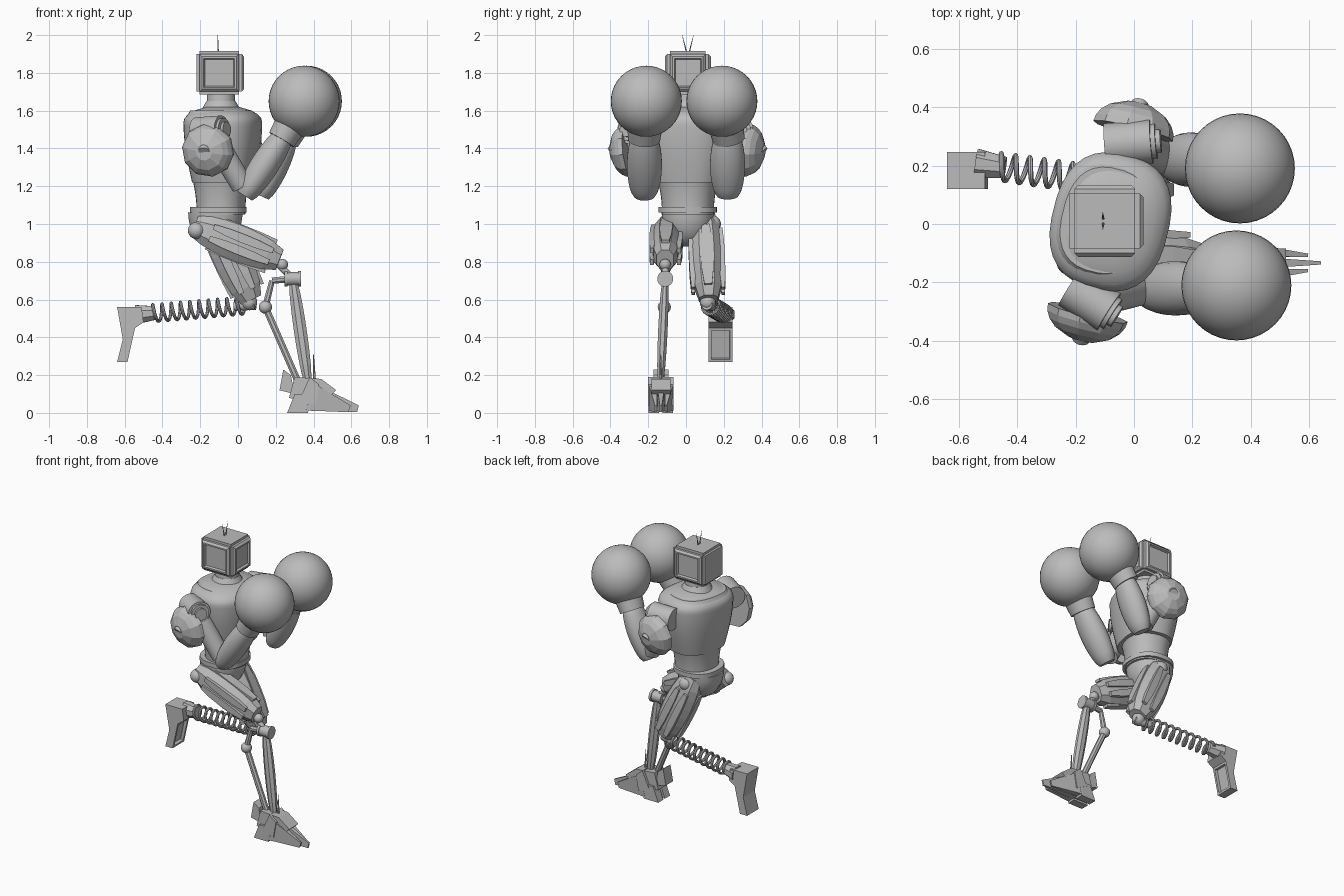
import bpy, bmesh
from math import sin, cos, pi, sqrt, radians
from mathutils import Vector, Matrix

if "Cube" in bpy.data.objects:
    bpy.data.objects.remove(bpy.data.objects["Cube"])

colour = (.5, .5, .5, 1)
grey = bpy.data.materials.new("plain grey")
grey.use_nodes = True
grey.diffuse_color = colour
grey.node_tree.nodes["Principled BSDF"].inputs["Base Color"].default_value = colour

forward, sideways, upward = Vector((1, 0, 0)), Vector((0, 1, 0)), Vector((0, 0, 1))
smooth_parts = []


def finish(name, bm, smooth=False):
    bmesh.ops.recalc_face_normals(bm, faces=bm.faces)
    mesh = bpy.data.meshes.new(name)
    bm.to_mesh(mesh)
    bm.free()
    mesh.materials.append(grey)
    part = bpy.data.objects.new(name, mesh)
    bpy.context.collection.objects.link(part)
    if smooth:
        smooth_parts.append(part)


def skin(name, rings, smooth):
    bm = bmesh.new()
    loops = [[bm.verts.new(point) for point in ring] for ring in rings]
    count = len(loops[0])
    for low, high in zip(loops, loops[1:]):
        for i in range(count):
            j = (i + 1) % count
            bm.faces.new((low[i], low[j], high[j], high[i]))
    bm.faces.new(loops[0])
    bm.faces.new(loops[-1])
    finish(name, bm, smooth)


# Profiles give the scale of a limb along its length
def straight(t):
    return 1


def barrel(t):
    return .6 + .4 * abs(sin(pi * t)) ** .6


def dome(t):
    return sqrt(1 - .9 * t * t)


def taper(end):
    return lambda t: 1 + (end - 1) * t


def chest_profile(t):
    peak = .8
    if t < peak:
        return .78 + .22 * sin(pi / 2 * t / peak)
    return sqrt(1 - ((t - peak) / .22) ** 2)


def limb(name, start, end, width, height, profile=straight, steps=1, sides=24, across=sideways, square=1):
    start, end = Vector(start), Vector(end)
    along = (end - start).normalized()
    wide = (across - along * across.dot(along)).normalized() * width
    tall = along.cross(wide.normalized()) * height
    faceted = sides < 12
    grow = 1 / cos(pi / sides) if faceted else 1

    def bend(value):
        return grow * abs(value) ** square * (1 if value > 0 else -1)

    angles = [2 * pi * (i + .5) / sides for i in range(sides)]
    rings = []
    for step in range(steps + 1):
        t = step / steps
        centre, scale = start.lerp(end, t), profile(t)
        rings.append([centre + (wide * bend(cos(a)) + tall * bend(sin(a))) * scale for a in angles])
    skin(name, rings, not faceted)


def rod(name, start, end, radius, **options):
    limb(name, start, end, radius, radius, **options)


def ball(name, centre, radius, segments=24):
    bm = bmesh.new()
    bmesh.ops.create_uvsphere(bm, u_segments=segments, v_segments=segments // 2, radius=radius,
                              matrix=Matrix.Translation(centre))
    finish(name, bm, smooth=True)


def prism(name, outline, middle, half, recess=False):
    bm = bmesh.new()
    side = bm.faces.new([bm.verts.new((x, middle - half, z)) for x, z in outline])
    grown = bmesh.ops.extrude_face_region(bm, geom=[side])["geom"]
    moved = [item for item in grown if isinstance(item, bmesh.types.BMVert)]
    bmesh.ops.translate(bm, vec=sideways * half * 2, verts=moved)
    bmesh.ops.recalc_face_normals(bm, faces=bm.faces)
    if recess:
        face = max(bm.faces, key=lambda f: f.normal.x * f.calc_area())
        bmesh.ops.inset_individual(bm, faces=[face], thickness=.02)
        bmesh.ops.inset_individual(bm, faces=[face], thickness=.002, depth=-.02)
    finish(name, bm)


# Head: bevelled box with raised frames and recessed screens
bm = bmesh.new()
bmesh.ops.create_cube(bm, matrix=Matrix.Translation((-.1, .01, 1.8)) @ Matrix.Diagonal((.24, .22, .23, 1)))
bmesh.ops.bevel(bm, geom=bm.edges[:], offset=.016, segments=2, affect='EDGES')
panels = [f for f in bm.faces if f.calc_area() > .02 and (abs(f.normal.y) > .9 or f.normal.x > .9)]
for thickness, depth in ((.018, .012), (.014, 0), (.008, -.014)):
    bmesh.ops.inset_individual(bm, faces=panels, thickness=thickness, depth=depth)
finish("head", bm)
for side in (-1, 1):
    rod("antenna", (-.105, .01 + .005 * side, 1.9), (-.107, .01 + .03 * side, 2), .004, profile=taper(.2), sides=6)

# Torso, with the shoulders turned from the hips
turn = Matrix.Translation((-.09, .01, 0)) @ Matrix.Rotation(radians(-14), 4, 'Z')
facing = turn.to_3x3() @ forward


def turned(x, y, z):
    return turn @ Vector((x, y, z))


def trunk(name, x, bottom, top, depth, width, **options):
    limb(name, turned(x, 0, bottom), turned(x, 0, top), depth, width, across=facing, **options)


trunk("neck", 0, 1.6, 1.7, .08, .08, profile=taper(.9))
trunk("neck_base", 0, 1.56, 1.65, .13, .13, profile=taper(.6))
trunk("chest", .01, 1.22, 1.62, .2, .235, profile=chest_profile, steps=20, sides=32, square=.8)
trunk("collar", -.01, 1.56, 1.6, .17, .21, profile=taper(.86), sides=32, square=.8)
trunk("abdomen", 0, 1.05, 1.25, .126, .136, profile=lambda t: 1 + .2 * t * t, steps=6, sides=32, square=.9)
limb("belt", (-.105, .01, 1.06), (-.105, .01, 1.09), .15, .156, sides=32, across=forward, square=.85)
limb("pelvis", (-.12, .01, 1.06), (-.12, .01, .88), .145, .14, profile=dome, steps=6, across=forward, square=.9)

# Arms: shoulder drum and pad, upper arm, forearm and round glove
for side in (-1, 1):
    inner, outer = turned(-.07, .25 * side, 1.49), turned(.08, .3 * side, 1.5)
    rod("shoulder_drum", inner, outer, .075, across=upward)
    rod("shoulder_ring", outer, outer.lerp(inner, -.1), .06, across=upward)
    rod("shoulder_cap", outer, outer.lerp(inner, -.2), .04, across=upward)
    rim, tip = turned(.01, .32 * side, 1.39), turned(.01, .415 * side, 1.38)
    rod("shoulder_pad", rim, tip, .135, profile=dome, steps=4, sides=10, across=upward + forward)
    rod("pad_mount", inner.lerp(outer, .5), tip, .05, profile=taper(.6), across=upward)
    elbow = Vector((.09 + .04 * side, .22 * side, 1.17))
    wrist = Vector((.26 + .01 * side, .22 * side, 1.48))
    hand = Vector((.356 + .006 * side, .2 * side - .01, 1.65))
    rod("upper_arm", inner.lerp(outer, .5), elbow.lerp(inner, .1), .065, profile=taper(.9))
    limb("forearm", elbow.lerp(wrist, -.07), wrist, .093, .076, profile=barrel, steps=14)
    limb("glove_cuff", wrist.lerp(hand, -.2), hand, .085, .076, profile=taper(1.3))
    ball("glove", hand, .188, segments=40)


# Thighs: faceted shells carrying long raised panels
def thigh(name, hip, knee, width, height):
    hip, knee = Vector(hip), Vector(knee)
    limb(name, hip, knee, width, height, profile=barrel, steps=7, sides=8, square=.85)
    normal = (knee - hip).cross(sideways).normalized()
    first, last = hip.lerp(knee, .2), hip.lerp(knee, .9)
    for side in (-1, 1):
        for row in (-1, 1):
            shift = sideways * side * width * .97 + normal * row * height * .35
            limb(name + "_panel", first + shift, last + shift, .016, .024, profile=barrel, steps=4, sides=4)
        shift = normal * side * height * .92
        limb(name + "_ridge", first + shift, last + shift, .034, .014, profile=barrel, steps=4, sides=4)


thigh("right_thigh", (-.23, -.1, .99), (.22, -.11, .81), width=.074, height=.094)
thigh("left_thigh", (-.14, .1, 1.05), (.07, .12, .6), width=.082, height=.096)
ball("right_hip_joint", (-.22, -.13, .965), .045)
ball("left_hip_joint", (-.1, .14, 1), .045)

# Right lower leg: knee, twin struts and linkage
knee, link, ankle = Vector((.29, -.11, .71)), Vector((.145, -.115, .56)), Vector((.34, -.135, .16))
ball("knee_ball", (.235, -.11, .785), .03)
rod("knee_stem", (.2, -.11, .8), knee, .018)
rod("knee_cylinder", knee - forward * .04, knee + forward * .04, .036)
for side in (-1, 1):
    middle = knee + forward * .036 * side
    rod("knee_collar", middle - forward * .008, middle + forward * .008, .042)
bracket = Vector((.18, -.11, .7))
ball("link_joint", link, .035)
rod("link_lower", link, bracket, .018, profile=taper(.8), sides=8)
rod("link_upper", bracket, knee, .017, sides=8)
limb("front_shin", knee, ankle + forward * .03, .025, .034, profile=barrel, steps=6, sides=8)
rod("rear_shin", link, ankle - forward * .02, .018, sides=8)

# Right foot: ankle shell, heel pieces and splayed toes
centre = -.133
prism("ankle_shell", [(.27, .08), (.3, .19), (.44, .18), (.52, .12), (.42, .03)], centre, half=.05)
prism("heel_flap", [(.24, .23), (.28, .2), (.3, .1), (.22, .12)], centre, half=.04)
for side in (-1, 1):
    prism("heel_spur", [(.26, 0), (.3, .1), (.4, .1), (.37, 0)], centre + .037 * side, half=.028)
    prism("ankle_guard", [(.33, .08), (.38, .19), (.43, .15), (.41, .04)], centre + .037 * side, half=.03)
for side in (-1, 0, 1):
    tip = .635 - .045 * abs(side)
    limb("toe", (.38, centre + .044 * side, .085), (tip, centre + .026 * side, .022), .022, .075,
         profile=taper(.25), steps=2, sides=4)
rod("ankle_spike", (.405, centre, .15), (.4, centre, .31), .008, profile=taper(.2), sides=6)

# Left lower leg: knee, coil spring and hanging foot
start, end = Vector((.03, .128, .568)), Vector((-.46, .196, .527))
ball("left_knee", (.06, .115, .585), .042)
rod("spring_mount", (.09, .11, .575), start.lerp(end, .1), .03, profile=taper(.8))
axis = (end - start).normalized()
across = axis.cross(upward).normalized()
around = axis.cross(across)
turns, steps, wire, rings = 10, 16, .009, []
for i in range(turns * steps + 1):
    angle = 2 * pi * i / steps
    outward = across * cos(angle) + around * sin(angle)
    middle = start.lerp(end, i / (turns * steps)) + outward * .045
    corners = [pi * j / 4 for j in range(8)]
    rings.append([middle + (outward * cos(c) + axis * sin(c)) * wire for c in corners])
skin("coil_spring", rings, True)
rod("ankle_collar", end - axis * .02, end + axis * .08, .036, profile=taper(1.4), sides=8)
prism("left_foot", [(-.64, .56), (-.51, .56), (-.5, .48), (-.545, .45), (-.585, .27), (-.64, .27), (-.61, .39)],
      middle=.183, half=.063, recess=True)

# Smooth shading on the round parts
bpy.ops.object.select_all(action='DESELECT')
for part in smooth_parts:
    part.select_set(True)
bpy.context.view_layer.objects.active = smooth_parts[0]
bpy.ops.object.shade_smooth_by_angle(angle=radians(35))
